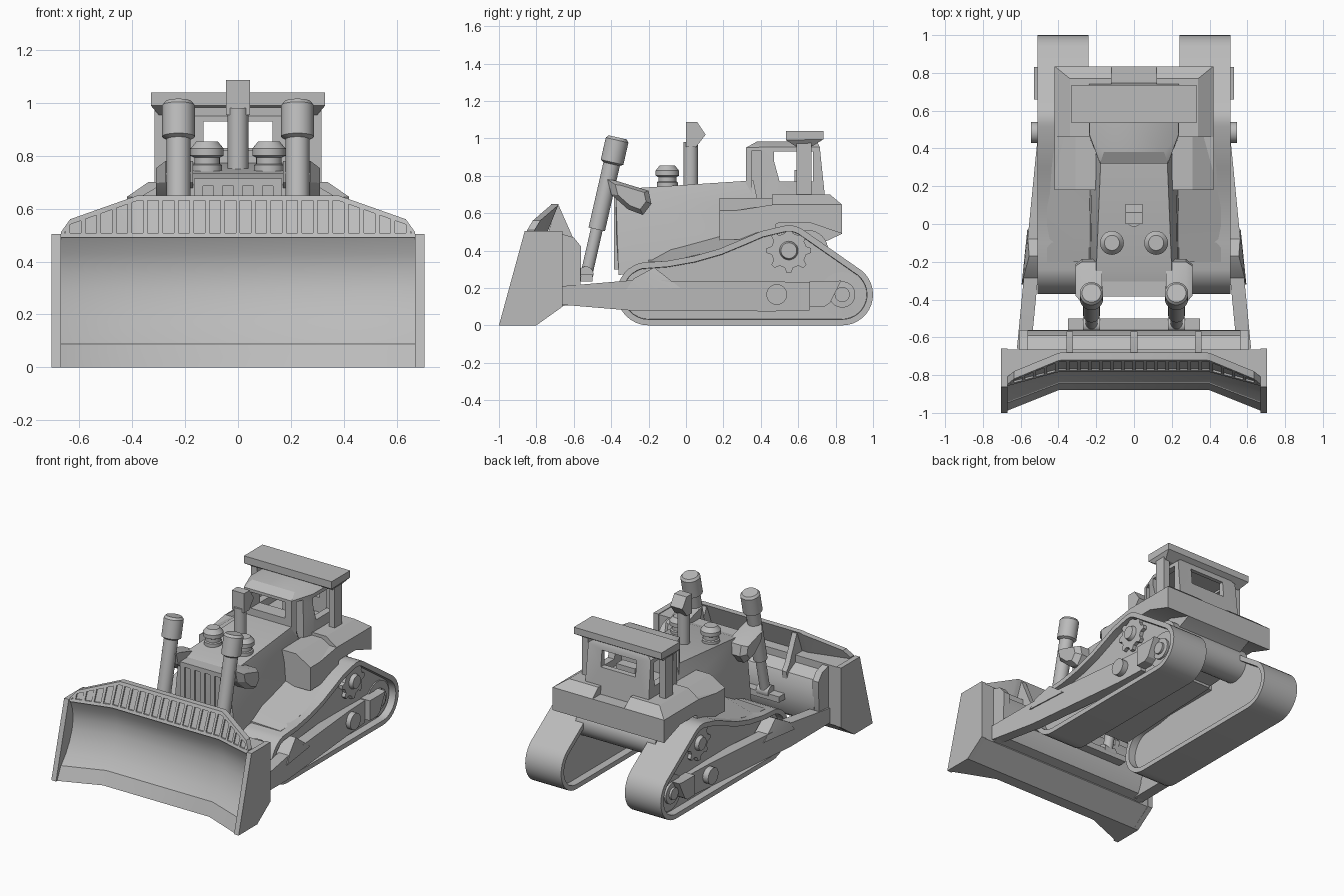
import bpy, bmesh, math
from mathutils import Vector

cube = bpy.data.objects.get("Cube")
if cube:
    bpy.data.objects.remove(cube)

grey = bpy.data.materials.new("plain grey")
grey.use_nodes = True
grey.diffuse_color = (0.5, 0.5, 0.5, 1)
grey.node_tree.nodes["Principled BSDF"].inputs["Base Color"].default_value = (0.5, 0.5, 0.5, 1)
parts = []
SIDES = ((1, "left"), (-1, "right"))


def finish(name, bm):
    bmesh.ops.recalc_face_normals(bm, faces=bm.faces)
    me = bpy.data.meshes.new(name)
    bm.to_mesh(me)
    bm.free()
    ob = bpy.data.objects.new(name, me)
    bpy.context.collection.objects.link(ob)
    me.materials.append(grey)
    parts.append(ob)
    return ob


def loft(name, sections):
    """Closed rings of equal length, skinned in order and capped."""
    bm = bmesh.new()
    rings = [[bm.verts.new(p) for p in s] for s in sections]
    n = len(rings[0])
    for a, b in zip(rings, rings[1:]):
        for i in range(n):
            j = (i + 1) % n
            bm.faces.new((a[i], a[j], b[j], b[i]))
    bm.faces.new(rings[0])
    bm.faces.new(rings[-1])
    return finish(name, bm)


def prism(name, yz, x0, x1):
    return loft(name, [[(x, y, z) for y, z in yz] for x in (x0, x1)])


def box(name, x, y, z):
    return prism(name, [(y[0], z[0]), (y[1], z[0]), (y[1], z[1]), (y[0], z[1])], *x)


def hull(name, pts):
    bm = bmesh.new()
    for p in pts:
        bm.verts.new(p)
    bmesh.ops.convex_hull(bm, input=bm.verts[:])
    bmesh.ops.dissolve_limit(bm, angle_limit=0.01, verts=bm.verts[:], edges=bm.edges[:])
    return finish(name, bm)


def sym(pts):
    return [(s * x, y, z) for x, y, z in pts for s in (1, -1)]


def turned(name, start, end, profile, n=32):
    """Rings of (distance fraction, radius) along a line."""
    a, d = Vector(start), Vector(end) - Vector(start)
    q = d.to_track_quat("Z", "Y")
    ring = [i * math.tau / n for i in range(n)]
    return loft(name, [[a + d * t + q @ Vector((r * math.cos(u), r * math.sin(u), 0))
                        for u in ring] for t, r in profile])


def rod(name, start, end, r, n=32):
    return turned(name, start, end, [(0, r), (1, r)], n)


def arc(y, z, r, a0, a1, n):
    return [(y + r * math.cos(math.radians(a0 + (a1 - a0) * i / n)),
             z + r * math.sin(math.radians(a0 + (a1 - a0) * i / n))) for i in range(n + 1)]


# Tracks: a rounded belt with a flat rim and recessed side faces
belt = (arc(-.2, .17, .17, 270, 105, 14) + [(-.1, .345), (.04, .37), (.18, .41), (.3, .46), (.4, .503)]
        + arc(.55, .4, .135, 105, 52, 6) + arc(.835, .165, .165, 52, -90, 14))
for s, side in SIDES:
    track = prism(side + " track", belt, s * .24, s * .51)
    bm = bmesh.new()
    bm.from_mesh(track.data)
    caps = [f for f in bm.faces if len(f.verts) > 4]
    for width in (.032, .002):
        bmesh.ops.inset_individual(bm, faces=caps, thickness=width, depth=0)
    for f in caps:
        shift = -.05 if f.normal.x > 0 else .05
        bmesh.ops.translate(bm, verts=f.verts, vec=(shift, 0, 0))
    bm.to_mesh(track.data)
    bm.free()

    # Sloped fairing between hood and track
    loft(side + " track fairing", [[(s * .2, y, z), (s * .46, y, z - drop), (s * .46, y, .33), (s * .2, y, .33)]
         for y, z, drop in ((-.2, .35, .01), (-.08, .415, .07), (.18, .485, .08), (.42, .53, .03))])

    # Toothed drive wheel and rear idler
    gear = []
    for i in range(8):
        for r, off in ((.095, -.3), (.12, -.13), (.12, .13), (.095, .3)):
            a = (i + off) * math.tau / 8
            gear.append((.55 + r * math.cos(a), .4 + r * math.sin(a)))
    prism(side + " drive sprocket", gear, s * .42, s * .485)
    turned(side + " sprocket hub", (s * .42, .55, .4), (s * .51, .55, .4),
           [(0, .075), (.7, .07), (.72, .05), (1, .042)])
    turned(side + " idler wheel", (s * .42, .835, .165), (s * .5, .835, .165),
           [(0, .12), (.6, .12), (.62, .07), (.8, .07), (.82, .04), (1, .04)])
    prism(side + " idler bracket", [(.66, .1), (.74, .1), (.77, .12), (.83, .24), (.79, .235), (.66, .235)],
          s * .43, s * .53)

    # Push arm, with its pivot and gusset
    arm = []
    for y, x, lo, hi in ((.66, .46, .08, .23), (.46, .475, .075, .235),
                         (-.3, .55, .08, .24), (-.66, .585, .11, .21)):
        arm.append([(s * (x - .04), y, lo), (s * (x + .035), y, lo), (s * (x + .035), y, hi), (s * (x - .04), y, hi)])
    loft(side + " push arm", arm)
    rod(side + " arm pivot", (s * .4, .485, .165), (s * .545, .485, .165), .055)
    hull(side + " arm gusset", [(s * x, y, z) for y, z, outer in
         ((-.32, .19, .595), (-.28, .25, .585), (-.17, .31, .555), (-.03, .2, .565))
         for x in (.47, outer)])

    # Lift cylinder and its mount on the hood
    foot, top = Vector((s * .225, -.535, .26)), Vector((s * .225, -.365, 1.005))
    rod(side + " lift rod", foot, foot.lerp(top, .45), .032)
    turned(side + " lift barrel", foot.lerp(top, .34), top,
           [(0, .045), (.71, .045), (.73, .062), (.97, .062), (1, .05)])
    rod(side + " lift foot", (s * .18, -.535, .275), (s * .27, -.535, .275), .04)
    mount = [(-.42, .78), (-.38, .775), (-.2, .72), (-.185, .65), (-.23, .59), (-.31, .62), (-.4, .7)]
    loft(side + " lift mount", [[(s * x, -.28 + (y + .28) * k, .69 + (z - .69) * k) for y, z in mount]
                                for x, k in ((.17, 1), (.275, 1), (.31, .7))])

    # Air cleaner
    turned(side + " air cleaner", (s * .117, -.1, .7), (s * .117, -.1, .855),
           [(0, .056), (.42, .056), (.45, .048), (.6, .048), (.65, .063), (.82, .063), (1, .04)])

    # Side tank, rear tank and canopy post
    hull(side + " side tank", [(s * x, y, z) for y in (.18, .48) for x, z in
         ((.2, .46), (.42, .46), (.42, .615), (.31, .68), (.2, .68))])
    hull(side + " rear tank", [(s * x, y, z) for x, y, z in (
        (.12, .46, .6), (.12, .835, .6), (.42, .46, .6), (.42, .835, .6), (.42, .46, .645), (.42, .835, .645),
        (.12, .835, .645), (.12, .46, .7), (.12, .77, .7), (.34, .46, .7), (.34, .77, .7))])
    box(side + " canopy post", (s * .27, s * .315), (.59, .67), (.64, .98))

# Rear deck over the tracks, rear hull and the axle
prism("rear deck", [(.18, .455), (.34, .475), (.5, .55), (.66, .55), (.835, .49),
                    (.835, .645), (.46, .645), (.18, .6)], -.42, .42)
prism("rear hull", [(.3, .32), (.6, .34), (.75, .45), (.835, .49), (.8, .6), (.3, .6)], -.25, .25)
rod("rear axle", (-.3, .65, .4), (.3, .65, .4), .11)

# Engine hood and hull
hull("engine hood", sym([(.24, -.36, .27), (.2, -.375, .5), (.19, -.375, .69), (.2, -.25, .735),
                         (.23, -.2, .6), (.175, .36, .775), (.22, .36, .6), (.24, .46, .31)]))
for i in range(5):
    x = -.15 + i * .075
    box("grille bar", (x - .017, x + .017), (-.385, -.36), (.3, .69))
box("grille header", (-.167, .167), (-.385, -.3), (.685, .715))

# Exhaust stack
rod("exhaust pipe", (0, .025, .72), (0, .025, .98), .039)
prism("exhaust hood", [(0, .955), (.055, .955), (.105, 1.02), (.06, 1.087), (0, 1.087)], -.046, .046)

# Cab with openings cut out
cab = hull("cab", sym([(.18, .32, .62), (.18, .32, .95), (.24, .47, .62), (.235, .47, .955),
                       (.24, .75, .62), (.235, .715, .955), (.16, .38, .983), (.2, .7, .983)]))
cutters = [box("interior cutter", (-.19, .19), (.42, .69), (.72, .945)),
           box("window cutter", (-.13, .13), (.2, .9), (.82, .93)),
           prism("door window cutter", [(.5, .77), (.68, .77), (.68, .93), (.47, .93), (.47, .88)], -.4, .4)]
cutters += [box("quarter window cutter", (s * .14, s * .4), (.352, .4), (.67, .935)) for s, _ in SIDES]
for c in cutters:
    m = cab.modifiers.new("opening", "BOOLEAN")
    m.object, m.solver = c, "EXACT"
cab.data = bpy.data.meshes.new_from_object(cab.evaluated_get(bpy.context.evaluated_depsgraph_get()))
cab.modifiers.clear()
for c in cutters:
    parts.remove(c)
    bpy.data.objects.remove(c)
box("seat", (-.07, .07), (.58, .65), (.7, .83))

# Canopy
hull("canopy", sym([(.33, .535, 1.04), (.33, .735, 1.04), (.33, .535, .99), (.33, .735, .995),
                    (.3, .59, .955), (.3, .67, .955)]))


# Blade: swept mouldboard, wings angled forward most at the foot
def sweep(x, z):
    return (.26 * min(z, .5) - .4) * max(0, abs(x) - .4)


front = [(-.88, 0), (-.845, .088), (-.84, .09), (-.795, .15), (-.76, .22), (-.738, .29), (-.732, .36),
         (-.745, .43), (-.78, .5)]
back = [(-.665, .5), (-.665, .1), (-.8, 0)]
loft("blade", [[(x, y + sweep(x, z), z) for y, z in front] + [(x, y, z) for y, z in back]
               for x in (-.68, -.4, .4, .68)])


# Slotted guard above the blade
def crest(x):
    x = abs(x)
    return .65 if x < .38 else .65 - (x - .38) * .35 if x < .635 else .56 - (x - .635) * 1.4


def guard(name, xs, lo, hi, y0, y1):
    rows = []
    for x in xs:
        low, high = lo(x), hi(x)
        rows.append([(x, -.78 + (z - .5) * .4 + sweep(x, z) + d, z)
                     for z, d in ((low, y0), (high, y0), (high, y1), (low, y1))])
    loft(name, rows)


span = (-.67, -.635, -.4, -.38, .38, .4, .635, .67)
guard("guard plate", span, lambda x: .49, crest, .01, .04)
guard("guard top rail", span, lambda x: crest(x) - .02, crest, 0, .03)
guard("guard bottom rail", span, lambda x: .49, lambda x: .508, 0, .03)
for i in range(23):
    x = (i - 11) * .0585
    guard("guard bar", (x - .0085, x + .0085), lambda x: .495, lambda x: crest(x) - .01, 0, .03)

# Blade end plates, back beam and ribs
for s, side in SIDES:
    prism(side + " blade end plate", [(-1, 0), (-.8, 0), (-.66, .1), (-.66, .505), (-.862, .505)], s * .67, s * .705)
    prism(side + " blade gusset", [(-.7, .1), (-.6, .11), (-.565, .22), (-.56, .42), (-.6, .47), (-.7, .5)],
          s * .56, s * .605)
prism("blade back beam", [(-.7, .1), (-.6, .12), (-.57, .18), (-.56, .26), (-.565, .35), (-.59, .41), (-.68, .46)],
      -.57, .57)
for x in (-.34, 0, .34):
    prism("blade rib", [(-.74, .49), (-.69, .64), (-.68, .64), (-.6, .46), (-.57, .42), (-.58, .3), (-.7, .3)],
          x - .018, x + .018)
box("lift bracket", (-.35, .35), (-.58, -.5), (.235, .275))

# Smooth the curved parts and keep hard edges
bpy.ops.object.select_all(action="DESELECT")
for ob in parts:
    ob.select_set(True)
bpy.context.view_layer.objects.active = parts[0]
bpy.ops.object.shade_smooth_by_angle(angle=math.radians(28))
